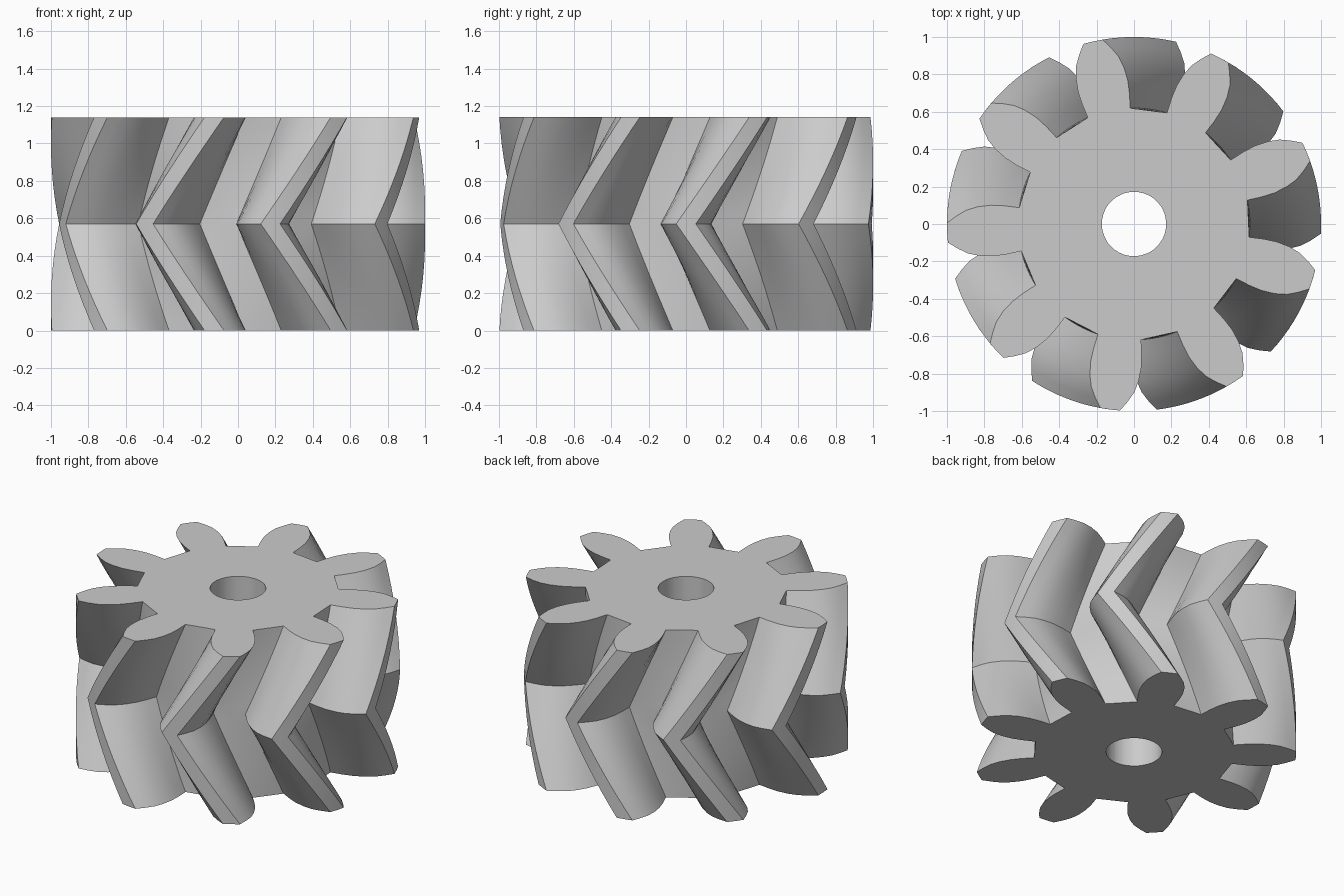
import bpy
import bmesh
from math import cos, sin, radians

if "Cube" in bpy.data.objects:
    bpy.data.objects.remove(bpy.data.objects["Cube"], do_unlink=True)

TEETH = 9
HEIGHT = 1.14
TWIST = 22.7      # degrees between the middle and either end
SLICES = 16       # layers over the whole height
BORE = 0.172
PITCH = 360 / TEETH

# One tooth flank, root to tip: radius, half angle in degrees
FLANK = [(0.62, 10.8), (0.70, 10.7), (0.77, 10.2), (0.84, 9.0),
         (0.90, 7.4), (0.95, 5.3), (1.0, 3.0)]
FLOOR = FLANK[0][0] * cos(radians(PITCH / 2 - FLANK[0][1]))


def gear_outline():
    """Full outline as (radius, degrees), counter-clockwise."""
    tooth = [(r, -a) for r, a in FLANK] + [(1.0, 0)]
    tooth += [(r, a) for r, a in reversed(FLANK)]
    tooth.append((FLOOR, PITCH / 2))
    return [(r, a + k * PITCH) for k in range(TEETH) for r, a in tooth]


def add_ring(bm, points, z, turn):
    return [bm.verts.new((r * cos(radians(a + turn)), r * sin(radians(a + turn)), z))
            for r, a in points]


def bridge(bm, lower, upper):
    n = len(lower)
    for i in range(n):
        j = (i + 1) % n
        bm.faces.new((lower[i], lower[j], upper[j], upper[i]))


# Herringbone teeth: the outline turns one way, then back
outline = gear_outline()
bore = [(BORE, a) for r, a in outline]
bm = bmesh.new()
rings = []
for s in range(SLICES + 1):
    t = s / SLICES
    rings.append(add_ring(bm, outline, HEIGHT * t, TWIST * abs(2 * t - 1)))
for low, high in zip(rings, rings[1:]):
    bridge(bm, low, high)

# Bore and flat end faces
bore_bottom = add_ring(bm, bore, 0, TWIST)
bore_top = add_ring(bm, bore, HEIGHT, TWIST)
bridge(bm, bore_bottom, rings[0])
bridge(bm, rings[-1], bore_top)
bridge(bm, bore_top, bore_bottom)
bmesh.ops.recalc_face_normals(bm, faces=bm.faces)

mesh = bpy.data.meshes.new("herringbone_gear")
bm.to_mesh(mesh)
bm.free()
gear = bpy.data.objects.new("herringbone_gear", mesh)
bpy.context.collection.objects.link(gear)

# Plain grey metal
grey = bpy.data.materials.new("light_grey")
grey.use_nodes = True
colour = (0.6, 0.6, 0.6, 1)
grey.diffuse_color = colour
grey.node_tree.nodes["Principled BSDF"].inputs["Base Color"].default_value = colour
mesh.materials.append(grey)

# Smooth flanks with crisp edges
bpy.ops.object.select_all(action="DESELECT")
gear.select_set(True)
bpy.context.view_layer.objects.active = gear
bpy.ops.object.shade_smooth_by_angle(angle=radians(30))
